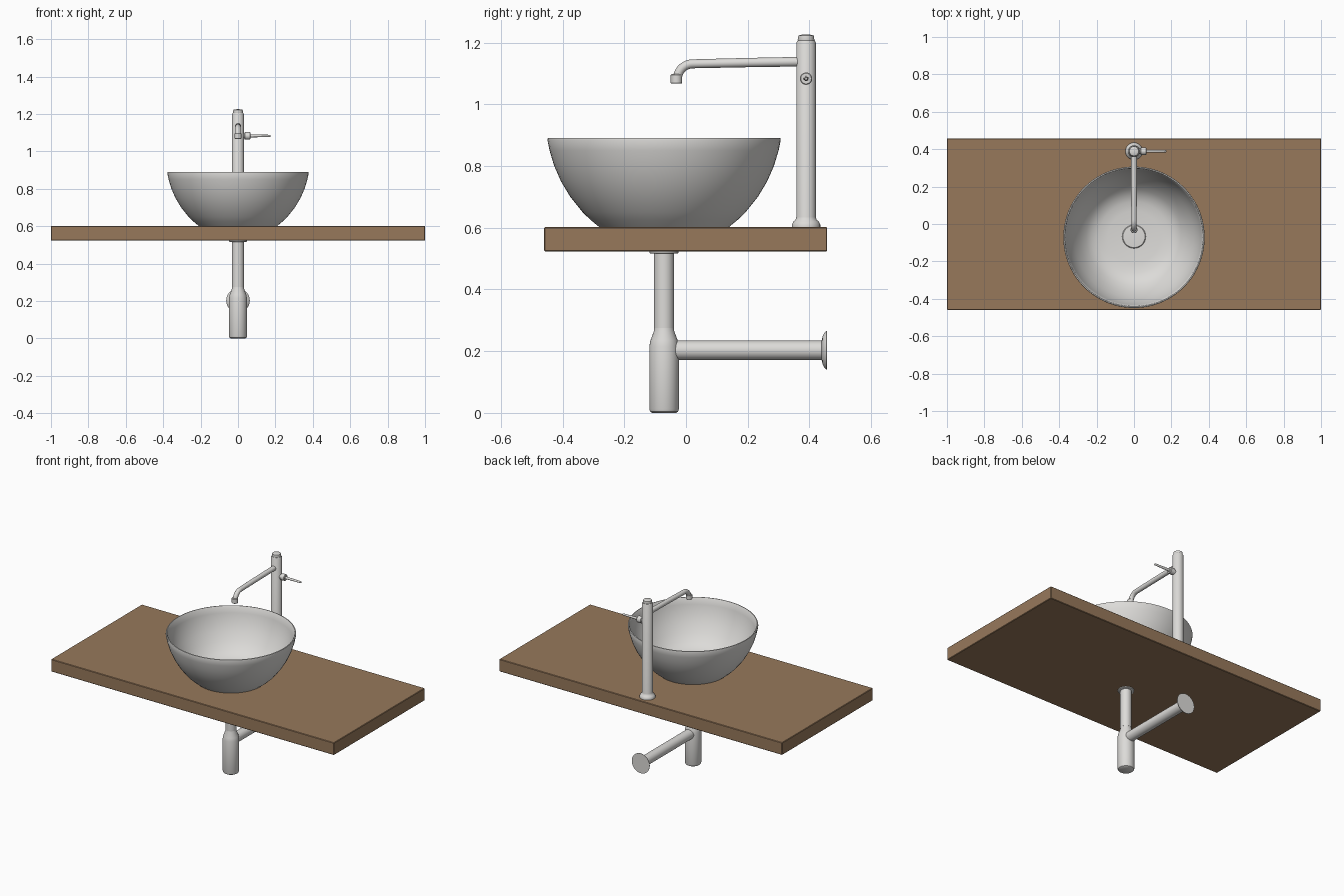
import bpy, bmesh, math
from mathutils import Vector, Matrix

if "Cube" in bpy.data.objects:
    bpy.data.objects.remove(bpy.data.objects["Cube"])


def material(name, rgb):
    m = bpy.data.materials.new(name)
    m.diffuse_color = (*rgb, 1)
    m.use_nodes = True
    m.node_tree.nodes["Principled BSDF"].inputs["Base Color"].default_value = m.diffuse_color
    return m


GREY = material("light_grey", (0.72, 0.71, 0.69))
WOOD = material("wood_brown", (0.31, 0.19, 0.105))


def finish(name, bm, mat, angle=35):
    bmesh.ops.recalc_face_normals(bm, faces=bm.faces)
    me = bpy.data.meshes.new(name)
    bm.to_mesh(me)
    bm.free()
    me.materials.append(mat)
    ob = bpy.data.objects.new(name, me)
    bpy.context.collection.objects.link(ob)
    bpy.ops.object.select_all(action='DESELECT')
    ob.select_set(True)
    bpy.context.view_layer.objects.active = ob
    bpy.ops.object.shade_smooth_by_angle(angle=math.radians(angle))
    return ob


def lathe(name, profile, origin, axis=(0, 0, 1), n=48):
    """Revolve (radius, height) points about an axis through origin."""
    bm = bmesh.new()
    rot = Vector((0, 0, 1)).rotation_difference(Vector(axis)).to_matrix().to_4x4()
    mat = Matrix.Translation(origin) @ rot
    rings = []
    for r, h in profile:
        if r == 0:
            rings.append([bm.verts.new(mat @ Vector((0, 0, h)))] * n)
        else:
            rings.append([bm.verts.new(mat @ Vector((r * math.cos(2 * math.pi * i / n),
                          r * math.sin(2 * math.pi * i / n), h))) for i in range(n)])
    for a, b in zip(rings, rings[1:]):
        for i in range(n):
            j = (i + 1) % n
            bm.faces.new(list(dict.fromkeys((a[i], a[j], b[j], b[i]))))
    return finish(name, bm, GREY)


CY = -0.071   # basin and drain axis
FY = 0.389    # tap axis

# countertop
bm = bmesh.new()
bmesh.ops.create_cube(bm, size=1)
bmesh.ops.scale(bm, vec=(2, 0.917, 0.079), verts=bm.verts)
bmesh.ops.translate(bm, vec=(0, -0.001, 0.5625), verts=bm.verts)
bmesh.ops.bevel(bm, geom=bm.edges[:], offset=0.003, segments=1, affect='EDGES')
finish("countertop", bm, WOOD, 30)

# vessel basin: outer wall, rolled rim, inner wall
outer = [(0, .602), (.21, .602), (.238, .625), (.264, .65), (.304, .7), (.334, .75),
         (.356, .8), (.371, .85), (.378, .884)]
inner = [(.3765, .89), (.371, .891), (.367, .886), (.36, .85), (.345, .8), (.322, .75),
         (.29, .7), (.256, .66), (.225, .637), (.19, .624), (.14, .617), (0, .614)]
lathe("basin", outer + inner, (0, CY, 0), n=80)

# drain plug
lathe("drain_plug", [(0, .61), (.063, .61), (.063, .622), (.059, .626), (0, .629)], (0, CY + .004, 0))

# waste pipe and bottle trap
lathe("drain_collar", [(0, .525), (.047, .525), (.047, .518), (.043, .516), (0, .516)], (0, CY, 0))
lathe("drain_pipe", [(0, .52), (.0325, .52), (.0325, .275), (0, .275)], (0, CY, 0))
lathe("bottle_trap", [(0, .282), (.031, .282), (.033, .265), (.044, .235), (.048, .215), (.048, .012),
                      (.045, .004), (.039, 0), (0, 0)], (0, CY, 0))
lathe("wall_pipe", [(0, 0), (.031, 0), (.031, .49), (0, .49)], (0, CY + .035, .203), (0, 1, 0))
lathe("wall_flange", [(0, 0), (.031, 0), (.045, .003), (.057, .009), (.063, .016), (.063, .018), (0, .018)],
      (0, .4395, .203), (0, 1, 0))

# tap column with flared foot and cap
lathe("tap_column", [(0, .602), (.046, .602), (.046, .61), (.041, .62), (.034, .626), (.0315, .635),
                     (.0315, 1.2), (.028, 1.206), (0, 1.206)], (0, FY, 0))
lathe("tap_cap", [(0, 1.2), (.0245, 1.2), (.027, 1.209), (.025, 1.222), (.018, 1.225), (0, 1.226)], (0, FY, 0))

# lever handle on the right side
lathe("handle_sleeve", [(0, .02), (.014, .02), (.014, .034), (.02, .037), (.02, .063), (.017, .066), (0, .066)],
      (0, FY, 1.083), (1, 0, 0), 32)
lathe("handle_lever", [(0, .06), (.008, .06), (.006, .17), (.004, .174), (0, .174)],
      (0, FY, 1.083), (1, 0, 0), 20)

# spout: tapered sweep along a bent path
path = [(.375, 1.138, .0155), (.2, 1.135, .015), (.022, 1.131, .0145)]
for k in range(1, 9):
    t = math.radians(80 * k / 8)
    path.append((.022 - .05 * math.sin(t), 1.081 + .05 * math.cos(t), .0145))
bm = bmesh.new()
rings, n = [], 24
for i, (y, z, r) in enumerate(path):
    a, b = path[max(i - 1, 0)], path[min(i + 1, len(path) - 1)]
    d = Vector((0, b[0] - a[0], b[1] - a[1])).normalized()
    up = Vector((1, 0, 0)).cross(d)
    rings.append([bm.verts.new(Vector((0, y, z)) + r * (Vector((1, 0, 0)) * math.cos(2 * math.pi * k / n)
                  + up * math.sin(2 * math.pi * k / n))) for k in range(n)])
for a, b in zip(rings, rings[1:]):
    for k in range(n):
        bm.faces.new((a[k], a[(k + 1) % n], b[(k + 1) % n], b[k]))
bm.faces.new(rings[0])
bm.faces.new(rings[-1])
finish("spout", bm, GREY)

# spout outlet
lathe("spout_outlet", [(0, 1.098), (.016, 1.098), (.0185, 1.095), (.0185, 1.069), (.016, 1.067), (.012, 1.067),
                       (.012, 1.072), (0, 1.072)], (0, -.031, 0), n=32)
